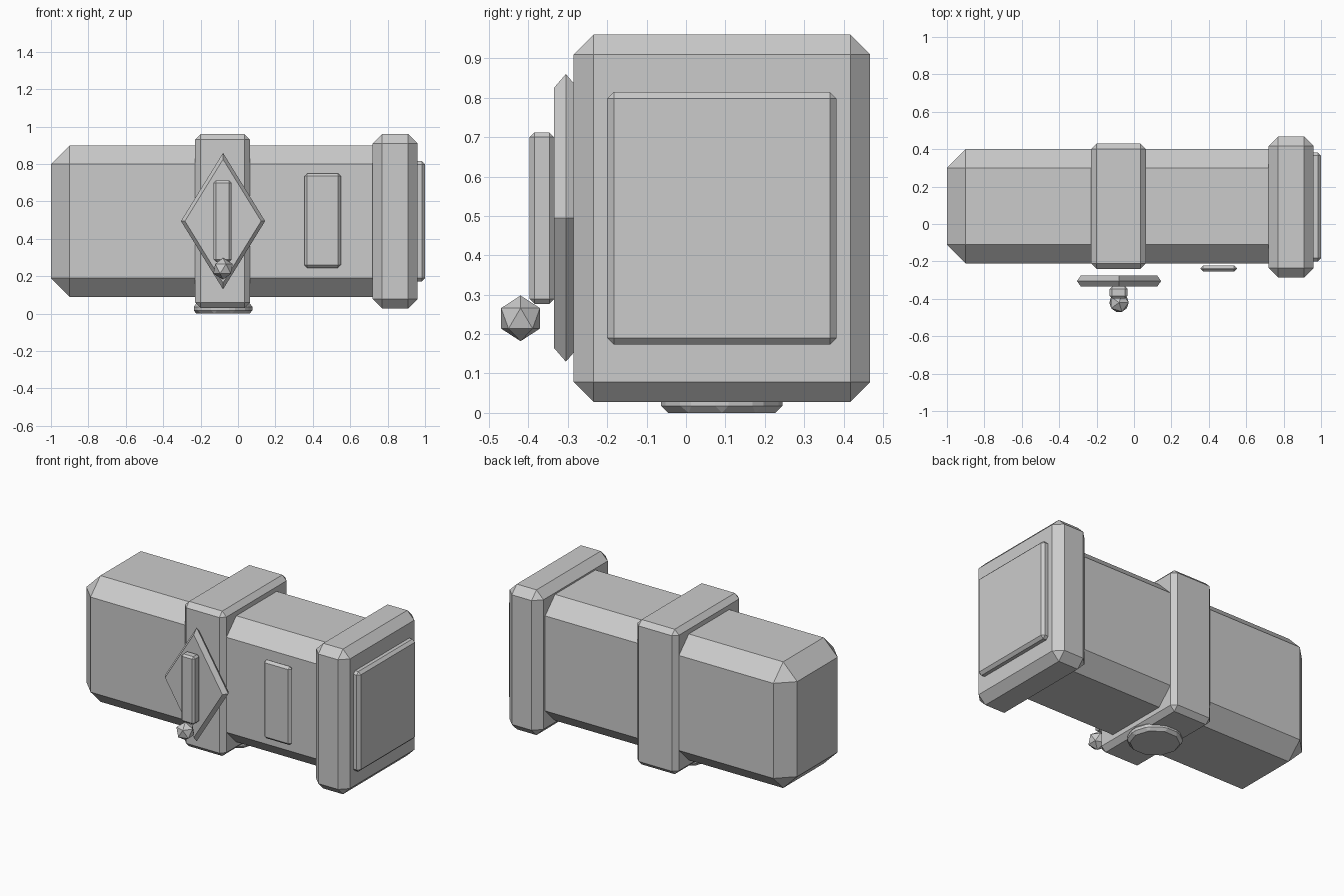
import bpy, bmesh, math
from mathutils import Matrix

if "Cube" in bpy.data.objects:
    bpy.data.objects.remove(bpy.data.objects["Cube"])


def finish(name, bm):
    bmesh.ops.recalc_face_normals(bm, faces=bm.faces)
    me = bpy.data.meshes.new(name)
    bm.to_mesh(me)
    bm.free()
    ob = bpy.data.objects.new(name, me)
    bpy.context.collection.objects.link(ob)
    return ob


def chamfer(bm, width):
    bmesh.ops.bevel(bm, geom=bm.edges[:], offset=width, segments=1,
                    affect='EDGES', profile=0.5)


def box(name, x, y, z, width):
    """Chamfered box from (min, max) ranges."""
    bm = bmesh.new()
    bmesh.ops.create_cube(bm, size=1)
    for v in bm.verts:
        for i, (a, b) in enumerate((x, y, z)):
            v.co[i] = (a + b) / 2 + v.co[i] * (b - a)
    chamfer(bm, width)
    return finish(name, bm)


# Main barrel body, strap and heavy end cap
box("body", (-1.0, 0.92), (-0.21, 0.40), (0.09, 0.90), 0.10)
box("strap", (-0.23, 0.065), (-0.24, 0.43), (0.03, 0.96), 0.03)
box("end_cap", (0.72, 0.96), (-0.285, 0.467), (0.028, 0.96), 0.05)
box("end_panel", (0.93, 1.0), (-0.20, 0.382), (0.173, 0.815), 0.017)

# Front details
box("front_plate", (0.355, 0.55), (-0.255, -0.222), (0.245, 0.75), 0.015)
box("latch_bar", (-0.13, -0.035), (-0.397, -0.335), (0.277, 0.712), 0.012)

# Diamond plate with ridged rim: three four-sided loops
bm = bmesh.new()
rings = []
for y, s in ((-0.335, 0.905), (-0.305, 1.0), (-0.275, 0.905)):
    rings.append([bm.verts.new((-0.08 + 0.225 * s * math.cos(k * math.pi / 2), y,
                                0.495 + 0.365 * s * math.sin(k * math.pi / 2)))
                  for k in range(4)])
for a, b in zip(rings, rings[1:]):
    for k in range(4):
        j = (k + 1) % 4
        bm.faces.new((a[k], a[j], b[j], b[k]))
bm.faces.new(rings[0])
bm.faces.new(rings[-1])
finish("diamond_plate", bm)

# Faceted ball under the bar
bm = bmesh.new()
bmesh.ops.create_icosphere(bm, subdivisions=1, radius=0.058,
                           matrix=Matrix.Translation((-0.08, -0.42, 0.24)))
finish("latch_ball", bm)

# Ten-sided foot disc below the strap
bm = bmesh.new()
bmesh.ops.create_cone(bm, cap_ends=True, segments=10, radius1=0.162, radius2=0.162,
                      depth=0.055, matrix=Matrix.Translation((-0.08, 0.091, 0.0275))
                      @ Matrix.Rotation(math.pi / 2, 4, 'Z'))
chamfer(bm, 0.018)
finish("foot_disc", bm)
